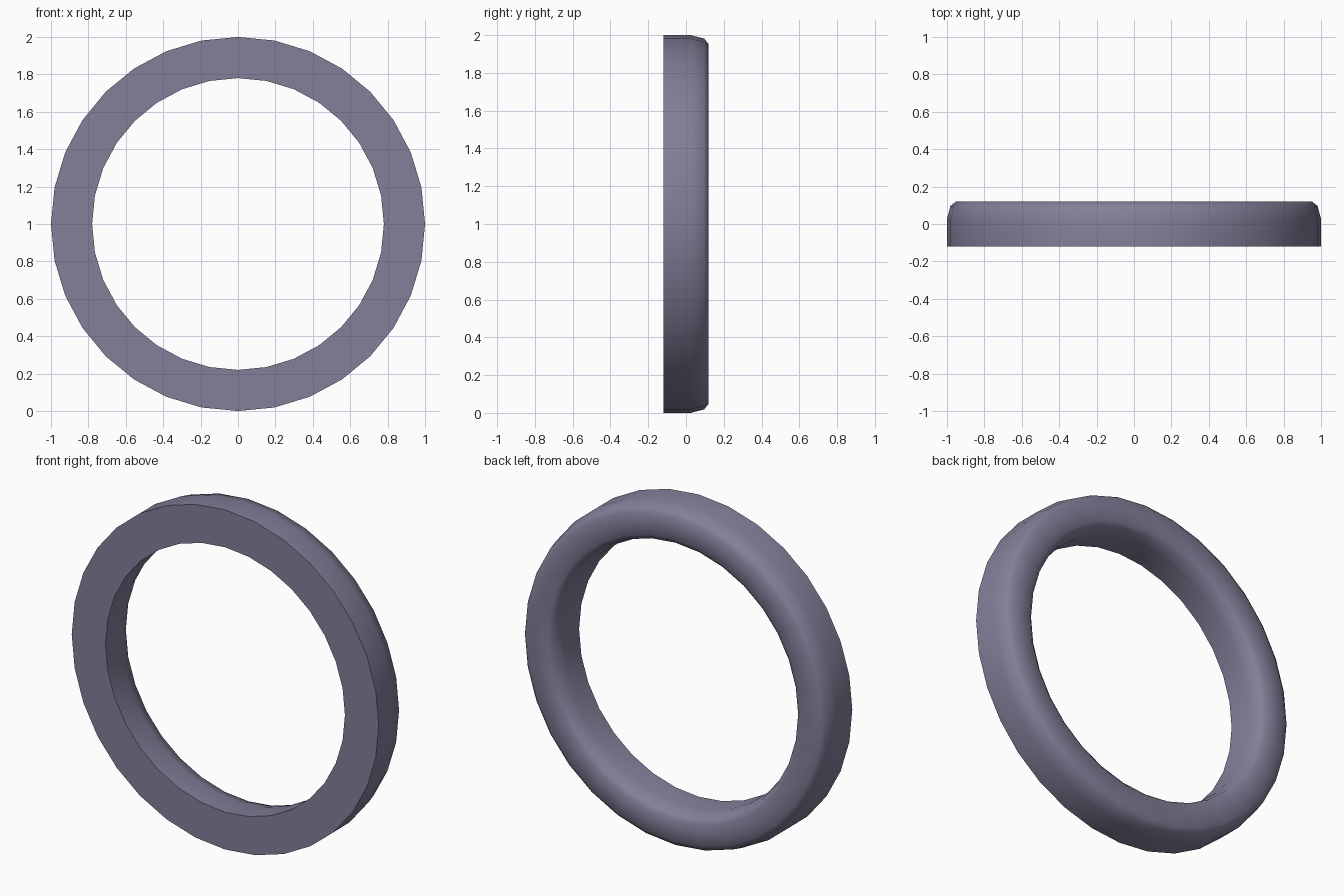
import bpy, bmesh, math

if "Cube" in bpy.data.objects:
    bpy.data.objects.remove(bpy.data.objects["Cube"])

SEGMENTS = 32
# Cross-section as (radius, y): flat front, rounded back edges
half = [(1.0, -0.119), (1.0, 0.025), (0.982, 0.096), (0.953, 0.119)]
mid = 0.89
profile = half + [(2 * mid - r, y) for r, y in reversed(half)]

# Ring body: sweep the cross-section about the y axis
bm = bmesh.new()
loops = []
for i in range(SEGMENTS):
    a = 2 * math.pi * i / SEGMENTS
    loops.append([bm.verts.new((r * math.cos(a), y, 1 + r * math.sin(a)))
                  for r, y in profile])
n = len(profile)
for i in range(SEGMENTS):
    p, q = loops[i], loops[(i + 1) % SEGMENTS]
    for j in range(n):
        k = (j + 1) % n
        bm.faces.new((p[j], p[k], q[k], q[j]))
bmesh.ops.recalc_face_normals(bm, faces=bm.faces)

mesh = bpy.data.meshes.new("ring")
bm.to_mesh(mesh)
bm.free()
ring = bpy.data.objects.new("ring", mesh)
bpy.context.collection.objects.link(ring)

# Smooth everywhere except the sharp front rims
bpy.context.view_layer.objects.active = ring
ring.select_set(True)
bpy.ops.object.shade_smooth_by_angle(angle=math.radians(65))

# Muted violet-grey finish
mat = bpy.data.materials.new("violet_grey")
mat.diffuse_color = (0.23, 0.21, 0.32, 1)
mat.use_nodes = True
mat.node_tree.nodes["Principled BSDF"].inputs["Base Color"].default_value = mat.diffuse_color
mesh.materials.append(mat)
